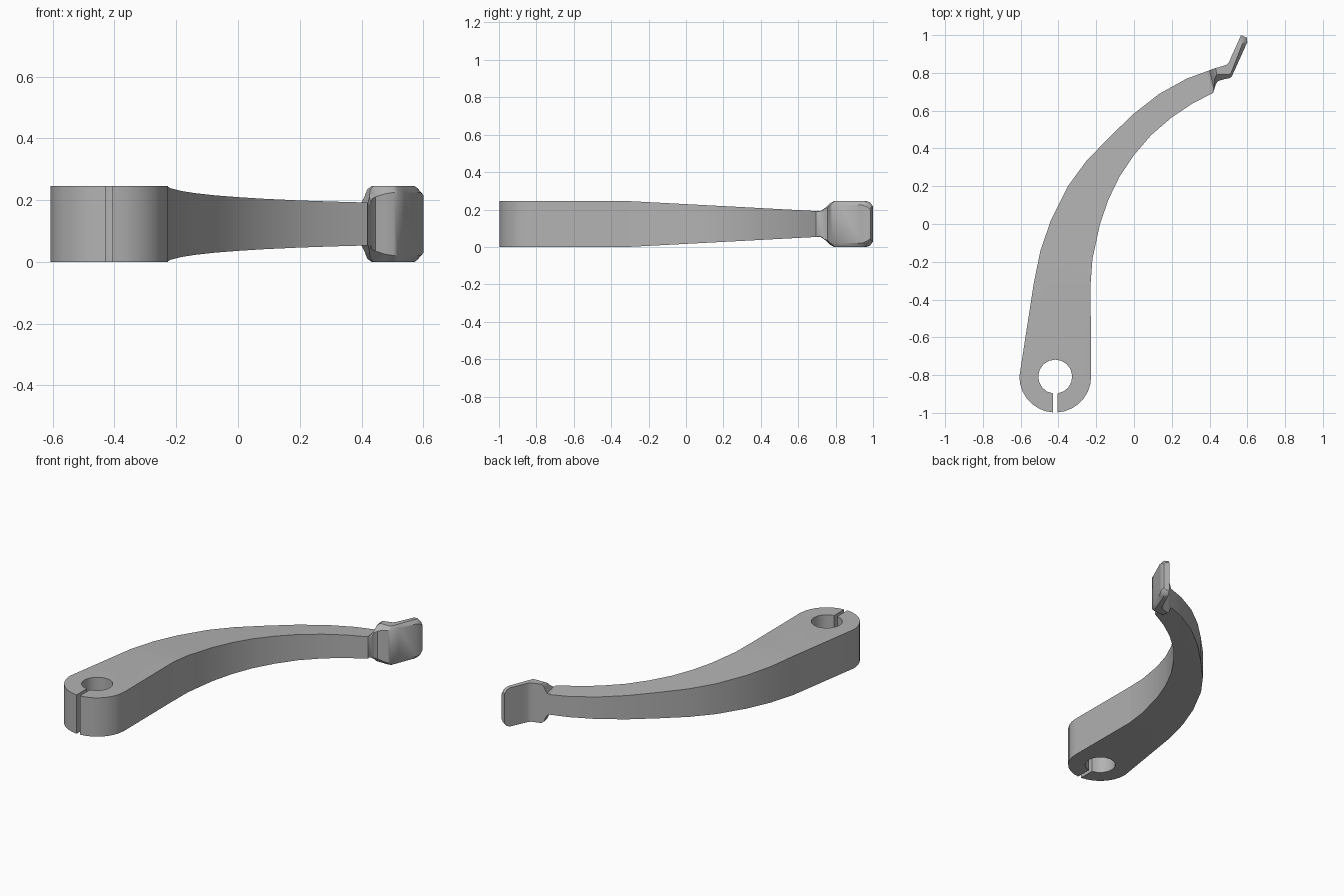
import bpy
import bmesh
from math import cos, sin, radians, sqrt, asin, pi
from mathutils import Vector

cube = bpy.data.objects.get("Cube")
if cube:
    bpy.data.objects.remove(cube, do_unlink=True)

HEIGHT = 0.245
MID = HEIGHT / 2
TAPER_START = -0.307
TAPER_SLOPE = 0.053

metal = bpy.data.materials.new("plain grey metal")
metal.use_nodes = True
GREY = (0.45, 0.45, 0.45, 1)
metal.diffuse_color = GREY
metal.node_tree.nodes["Principled BSDF"].inputs["Base Color"].default_value = GREY


def finish(bm, name, angle):
    """Turn a bmesh into a shaded, coloured object."""
    bmesh.ops.recalc_face_normals(bm, faces=bm.faces[:])
    mesh = bpy.data.meshes.new(name)
    bm.to_mesh(mesh)
    bm.free()
    obj = bpy.data.objects.new(name, mesh)
    bpy.context.collection.objects.link(obj)
    mesh.materials.append(metal)
    bpy.ops.object.select_all(action='DESELECT')
    obj.select_set(True)
    bpy.context.view_layer.objects.active = obj
    bpy.ops.object.shade_smooth_by_angle(angle=radians(angle))
    return obj


def arc(centre, radius, start, end, steps):
    """Points on a circle between two angles in radians."""
    angles = [start + (end - start) * i / steps for i in range(steps + 1)]
    return [(centre[0] + radius * cos(a), centre[1] + radius * sin(a)) for a in angles]


# Clamp end: an eye split by a narrow slit, drawn as one keyhole outline
EYE = (-0.417, -0.808)
EYE_RADIUS, HOLE_RADIUS, SLIT = 0.19, 0.09, 0.011
DOWN = 1.5 * pi
outer_gap = asin(SLIT / EYE_RADIUS)
hole_gap = asin(SLIT / HOLE_RADIUS)

right_rim = arc(EYE, EYE_RADIUS, DOWN + outer_gap, 2 * pi, 7)
left_rim = arc(EYE, EYE_RADIUS, pi, DOWN - outer_gap, 7)
hole = arc(EYE, HOLE_RADIUS, DOWN - hole_gap, DOWN + hole_gap - 2 * pi, 16)

# Curved arm: inner side running outwards, outer side running back
inner_side = [(-0.23, -0.32), (-0.22, -0.185), (-0.18, 0), (-0.135, 0.13),
              (-0.077, 0.25), (0, 0.365), (0.09, 0.47), (0.2, 0.565),
              (0.305, 0.635), (0.42, 0.695)]
outer_side = [(0.395, 0.812), (0.28, 0.77), (0.135, 0.69), (0, 0.585),
              (-0.13, 0.46), (-0.255, 0.33), (-0.35, 0.2), (-0.44, 0.02),
              (-0.495, -0.14), (-0.53, -0.31)]

outline = right_rim + inner_side + outer_side + left_rim + hole

bm = bmesh.new()
base = bm.faces.new([bm.verts.new((x, y, 0)) for x, y in outline])
extruded = bmesh.ops.extrude_face_region(bm, geom=[base])
top_verts = [g for g in extruded["geom"] if isinstance(g, bmesh.types.BMVert)]
bmesh.ops.translate(bm, verts=top_verts, vec=(0, 0, HEIGHT))

# Cut where the taper begins, then slope the top and bottom of the arm
bmesh.ops.bisect_plane(bm, geom=bm.verts[:] + bm.edges[:] + bm.faces[:],
                       plane_co=(0, TAPER_START, 0), plane_no=(0, 1, 0))
for v in bm.verts:
    slope = max(0, v.co.y - TAPER_START) * TAPER_SLOPE
    v.co.z += slope if v.co.z < MID else -slope
finish(bm, "clamp_lever_arm", 30)

# Finger pad: flared neck that bends into a thin plate with a bevelled front
# Each station: outer point, inner point, half height, bevel
stations = [
    ((0.385, 0.805), (0.418, 0.696), 0.064, 0),
    ((0.4, 0.814), (0.424, 0.71), 0.07, 0.01),
    ((0.41, 0.818), (0.43, 0.73), 0.09, 0.02),
    ((0.418, 0.821), (0.434, 0.742), 0.112, 0.03),
    ((0.432, 0.826), (0.445, 0.757), MID, 0.035),
    ((0.465, 0.835), (0.475, 0.766), MID, 0.025),
    ((0.49, 0.843), (0.505, 0.772), MID, 0.02),
    ((0.505, 0.86), (0.517, 0.78), MID, 0.02),
    ((0.517, 0.89), (0.54, 0.83), MID, 0.02),
    ((0.552, 0.967), (0.589, 0.939), MID, 0.02),
    ((0.56, 0.985), (0.6, 0.963), 0.114, 0.02),
    ((0.566, 1.0), (0.597, 0.986), 0.094, 0.015),
]

bm = bmesh.new()
rings = []
for outer, inner, half, bevel in stations:
    a, b = Vector(outer), Vector(inner)
    shoulder = b.lerp(a, min(0.9, bevel / (b - a).length))
    section = [(a, half), (shoulder, half), (b, half - bevel),
               (b, bevel - half), (shoulder, -half), (a, -half)]
    rings.append([bm.verts.new((p.x, p.y, MID + z)) for p, z in section])
for first, second in zip(rings, rings[1:]):
    for i in range(len(first)):
        j = (i + 1) % len(first)
        bm.faces.new((first[i], first[j], second[j], second[i]))
bm.faces.new(rings[0])
bm.faces.new(rings[-1])
bmesh.ops.remove_doubles(bm, verts=bm.verts[:], dist=0.0005)
finish(bm, "finger_pad", 35)
